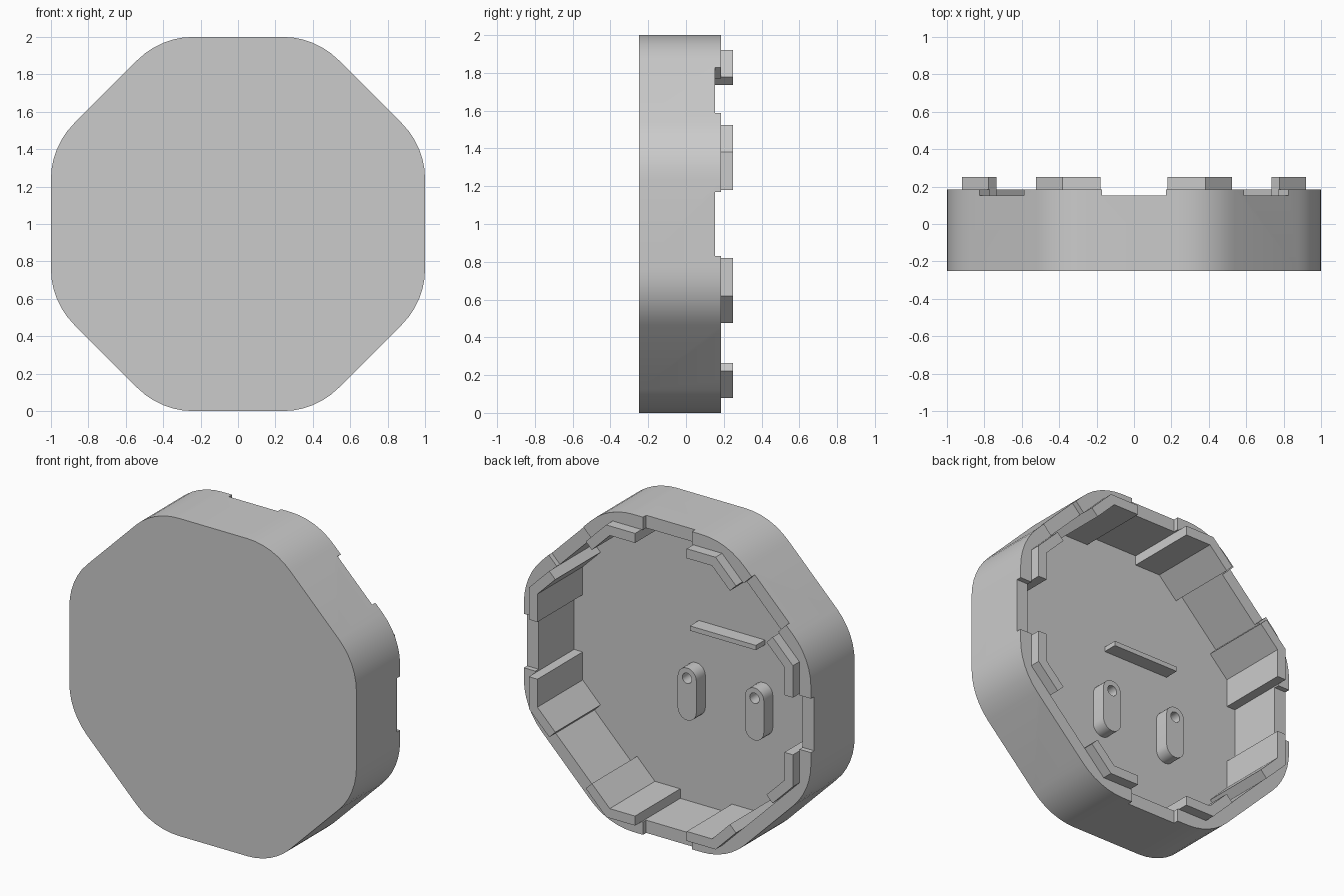
import bpy, bmesh, math
from mathutils import Vector, Matrix

old = bpy.data.objects.get("Cube")
if old:
    bpy.data.objects.remove(old, do_unlink=True)

grey = bpy.data.materials.new("plain grey")
grey.use_nodes = True
grey.diffuse_color = (0.6, 0.6, 0.6, 1)
grey.node_tree.nodes["Principled BSDF"].inputs["Base Color"].default_value = (0.6, 0.6, 0.6, 1)

MID = 1.0        # height of the housing centre
FLOOR = -0.2     # inner face of the front plate
INNER = 0.92     # inner wall distance from the centre


def prism(name, outline, y0, y1, turn=0.0):
    """Extrude an (x, z) outline along y, turned about the housing centre."""
    bm = bmesh.new()
    face = bm.faces.new([bm.verts.new((x, y0, z)) for x, z in outline])
    grown = bmesh.ops.extrude_face_region(bm, geom=[face])["geom"]
    bmesh.ops.translate(bm, vec=(0, y1 - y0, 0),
                        verts=[v for v in grown if isinstance(v, bmesh.types.BMVert)])
    bm.transform(Matrix.Translation((0, 0, MID)) @ Matrix.Rotation(turn, 4, 'Y'))
    bmesh.ops.recalc_face_normals(bm, faces=bm.faces)
    mesh = bpy.data.meshes.new(name)
    bm.to_mesh(mesh)
    bm.free()
    mesh.materials.append(grey)
    obj = bpy.data.objects.new(name, mesh)
    bpy.context.collection.objects.link(obj)
    return obj


def arc(cx, cz, r, start, end, steps):
    angles = [math.radians(start + (end - start) * i / steps) for i in range(steps + 1)]
    return [(cx + r * math.cos(a), cz + r * math.sin(a)) for a in angles]


def octagon(apothem, fillet=0.0, steps=6):
    """Octagon with flat sides on the axes and optionally rounded corners."""
    pts = []
    for k in range(8):
        mid = math.radians(45 * k + 22.5)
        d = (apothem - fillet) / math.cos(math.pi / 8)
        cx, cz = d * math.cos(mid), d * math.sin(mid)
        pts += arc(cx, cz, fillet, 45 * k, 45 * k + 45, steps) if fillet else [(cx, cz)]
    return pts


def box(x0, x1, z0, z1):
    return [(x0, z0), (x1, z0), (x1, z1), (x0, z1)]


def cut(obj, cutters):
    for c in cutters:
        c.hide_render = True
        mod = obj.modifiers.new("cut", 'BOOLEAN')
        mod.operation, mod.solver, mod.object = 'DIFFERENCE', 'EXACT', c
    bpy.context.view_layer.update()
    graph = bpy.context.evaluated_depsgraph_get()
    mesh = bpy.data.meshes.new_from_object(obj.evaluated_get(graph))
    obj.modifiers.clear()
    obj.data = mesh
    for c in cutters:
        bpy.data.objects.remove(c, do_unlink=True)


def smooth(obj):
    bpy.ops.object.select_all(action='DESELECT')
    obj.select_set(True)
    bpy.context.view_layer.objects.active = obj
    bpy.ops.object.shade_smooth_by_angle(angle=math.radians(30))


# Housing: rounded octagonal tray with a notch in the rim of each side
housing = prism("housing", octagon(1.0, 0.42), -0.25, 0.185)
cutters = [prism("cavity_cutter", octagon(INNER), FLOOR, 0.4)]
for k in range(8):
    cutters.append(prism("notch_cutter", box(-0.17, 0.17, 0.8, 1.1), 0.153, 0.4,
                         k * math.pi / 4))
cut(housing, cutters)
smooth(housing)


# Bent snap tabs lining each inner corner and rising past the rim
def across_corner(p):
    c = math.sqrt(0.5)
    return (c * (p[1] - p[0]), c * (p[0] + p[1]))


def tab_edge(apothem):
    half_side = apothem * math.tan(math.pi / 8)
    end = (0.18, apothem)
    return [end, (half_side, apothem), across_corner(end)]


tab_outline = tab_edge(INNER) + tab_edge(INNER - 0.06)[::-1]
for k in range(8):
    prism("corner_tab", tab_outline, FLOOR - 0.01, 0.25, k * math.pi / 4)

# Two slot-shaped screw posts, each with a hole near its top
for x in (0.07, -0.40):
    slot = arc(x, -0.10, 0.065, 0, 180, 10) + arc(x, -0.30, 0.065, 180, 360, 10)
    post = prism("screw_post", slot, FLOOR - 0.01, -0.11)
    cut(post, [prism("hole_cutter", arc(x, -0.10, 0.033, 0, 337.5, 15), FLOOR + 0.005, 0)])
    smooth(post)

# Straight rib above the posts
prism("support_rib", box(-0.41, 0.05, 0.205, 0.235), FLOOR - 0.01, -0.11)
